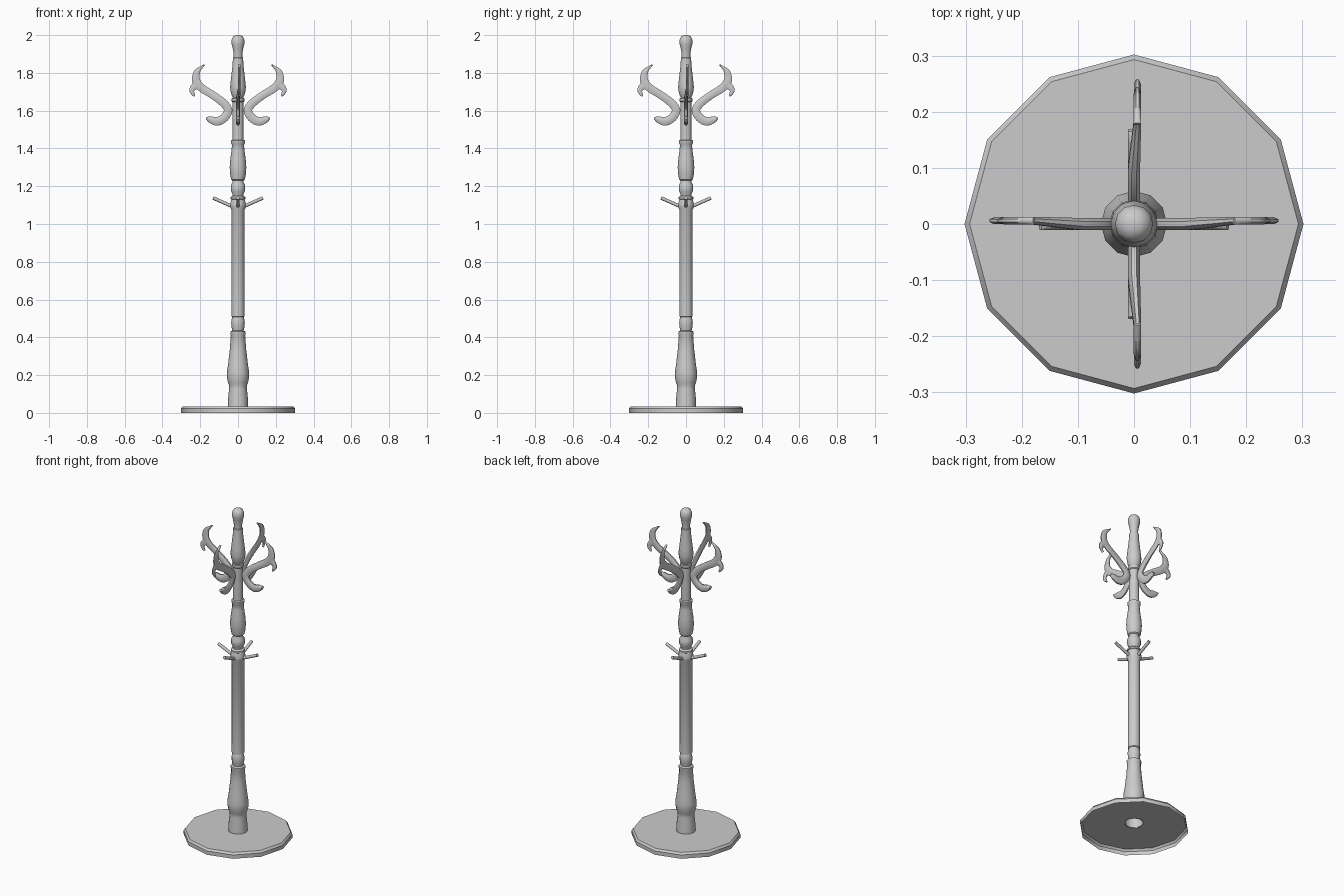
import bpy, math
from mathutils import Vector, Matrix

if "Cube" in bpy.data.objects:
    bpy.data.objects.remove(bpy.data.objects["Cube"])


def finish(name, verts, faces, angle):
    mesh = bpy.data.meshes.new(name)
    mesh.from_pydata(verts, [], faces)
    mesh.update()
    ob = bpy.data.objects.new(name, mesh)
    bpy.context.collection.objects.link(ob)
    bpy.ops.object.select_all(action='DESELECT')
    ob.select_set(True)
    bpy.context.view_layer.objects.active = ob
    bpy.ops.object.shade_smooth_by_angle(angle=math.radians(angle))
    return ob


def lathe(name, profile, sides=12, cap_top=False, angle=40):
    """Turn an (r, z) profile around the z axis."""
    verts = [(r * math.cos(math.tau * k / sides), r * math.sin(math.tau * k / sides), z)
             for r, z in profile for k in range(sides)]
    faces = [(i * sides + k, i * sides + (k + 1) % sides,
              (i + 1) * sides + (k + 1) % sides, (i + 1) * sides + k)
             for i in range(len(profile) - 1) for k in range(sides)]
    if cap_top:
        faces.append([(len(profile) - 1) * sides + k for k in range(sides)])
    return finish(name, verts, faces, angle)


def smooth_path(pts, steps=3):
    """Catmull-Rom interpolation of tuples."""
    p = [Vector(q) for q in pts]
    p = [2 * p[0] - p[1]] + p + [2 * p[-1] - p[-2]]
    out = []
    for i in range(1, len(p) - 2):
        a, b, c, d = p[i - 1:i + 3]
        for s in range(steps):
            t = s / steps
            out.append(0.5 * (2 * b + (c - a) * t + (2 * a - 5 * b + 4 * c - d) * t * t
                              + (3 * b - a - 3 * c + d) * t ** 3))
    return out + [p[-2]]


def ribbon(path, thick, sides=8):
    """Sweep an oval along (x, z, half width) points lying in the xz plane."""
    pts = smooth_path(path)
    verts, faces = [], []
    for i, q in enumerate(pts):
        a, b = pts[max(i - 1, 0)], pts[min(i + 1, len(pts) - 1)]
        t = Vector((b[0] - a[0], b[1] - a[1])).normalized()
        off = 0.006 * min(max((q[0] - 0.1) / 0.08, 0), 1) if q[1] > 1.63 else 0
        th = thick - 0.7 * off
        for k in range(sides):
            u = math.tau * (k + 0.5) / sides
            w = q[2] * math.cos(u) * 1.06
            verts.append((q[0] - t.y * w, off + th * math.sin(u) * 1.06, q[1] + t.x * w))
    n = len(pts)
    for i in range(n - 1):
        for k in range(sides):
            m = (k + 1) % sides
            faces.append((i * sides + k, i * sides + m, (i + 1) * sides + m, (i + 1) * sides + k))
    faces.append(list(range(sides))[::-1])
    faces.append([(n - 1) * sides + k for k in range(sides)])
    return verts, faces


# Twelve-sided base plate: a shell, open underneath
lathe("base_plate", [(0.302, 0), (0.302, 0.023), (0.293, 0.035), (0.05, 0.035)], angle=35)

# Turned column, split at the joints
lathe("lower_column", [
    (0.054, 0.033), (0.052, 0.08), (0.047, 0.13), (0.047, 0.145), (0.053, 0.16),
    (0.059, 0.19), (0.059, 0.215), (0.052, 0.26), (0.043, 0.34), (0.038, 0.41),
    (0.041, 0.418), (0.041, 0.43), (0.030, 0.435), (0.034, 0.455), (0.036, 0.475),
    (0.034, 0.495), (0.030, 0.508), (0.035, 0.512)])
lathe("shaft", [(0.035, 0.51), (0.035, 1.075), (0.042, 1.09), (0.042, 1.105),
                (0.035, 1.13), (0.027, 1.135)])
lathe("upper_column", [
    (0.027, 1.125), (0.039, 1.133), (0.039, 1.142), (0.029, 1.15), (0.030, 1.16),
    (0.038, 1.175), (0.038, 1.205), (0.029, 1.22), (0.029, 1.23), (0.036, 1.235),
    (0.042, 1.265), (0.044, 1.30), (0.041, 1.34), (0.034, 1.39), (0.032, 1.42),
    (0.037, 1.428), (0.037, 1.442), (0.029, 1.446), (0.029, 1.645), (0.034, 1.65),
    (0.034, 1.665), (0.027, 1.668), (0.037, 1.69), (0.042, 1.725), (0.037, 1.77),
    (0.029, 1.84), (0.027, 1.88), (0.023, 1.882), (0.023, 1.90), (0.029, 1.935),
    (0.034, 1.955), (0.034, 1.975), (0.026, 1.992), (0.012, 2.0)], cap_top=True)

# S-shaped hook: lower curl plus arm and upper horn, and the small outer curl
arm = [(0.167, 1.562, 0.006), (0.147, 1.553, 0.018), (0.11, 1.543, 0.023),
       (0.072, 1.563, 0.023), (0.052, 1.603, 0.023), (0.08, 1.643, 0.022),
       (0.14, 1.687, 0.021), (0.195, 1.722, 0.022), (0.222, 1.76, 0.022),
       (0.219, 1.80, 0.018), (0.205, 1.82, 0.011), (0.178, 1.843, 0.003)]
curl = [(0.195, 1.722, 0.015), (0.222, 1.733, 0.020), (0.242, 1.715, 0.015),
        (0.242, 1.696, 0.011), (0.230, 1.677, 0.005)]
hook_v, hook_f = ribbon(arm, 0.011)
curl_v, curl_f = ribbon(curl, 0.0105)
hook_f = hook_f + [[i + len(hook_v) for i in f] for f in curl_f]
hook_v = hook_v + curl_v

# Two mirrored hooks on x, then the same pair turned onto y
for turn, names in ((0, ("right", "left")), (-90, ("front", "back"))):
    rot = Matrix.Rotation(math.radians(turn), 3, 'Z')
    for side, name in zip((1, -1), names):
        vs = [rot @ Vector((side * x, y, z)) for x, y, z in hook_v]
        fs = hook_f if side == 1 else [list(f)[::-1] for f in hook_f]
        finish("hook_" + name, vs, fs, 50)

# Four straight pegs below
for i in range(4):
    a = math.radians(90 * i)
    p = Vector((0.02 * math.cos(a), 0.02 * math.sin(a), 1.088))
    q = Vector((0.132 * math.cos(a), 0.132 * math.sin(a), 1.138))
    bpy.ops.mesh.primitive_cylinder_add(vertices=8, radius=0.009, depth=(q - p).length,
                                        location=(p + q) / 2)
    peg = bpy.context.object
    peg.name = f"peg_{i + 1}"
    peg.rotation_euler = (q - p).to_track_quat('Z', 'Y').to_euler()
    bpy.ops.object.shade_smooth_by_angle(angle=math.radians(50))
